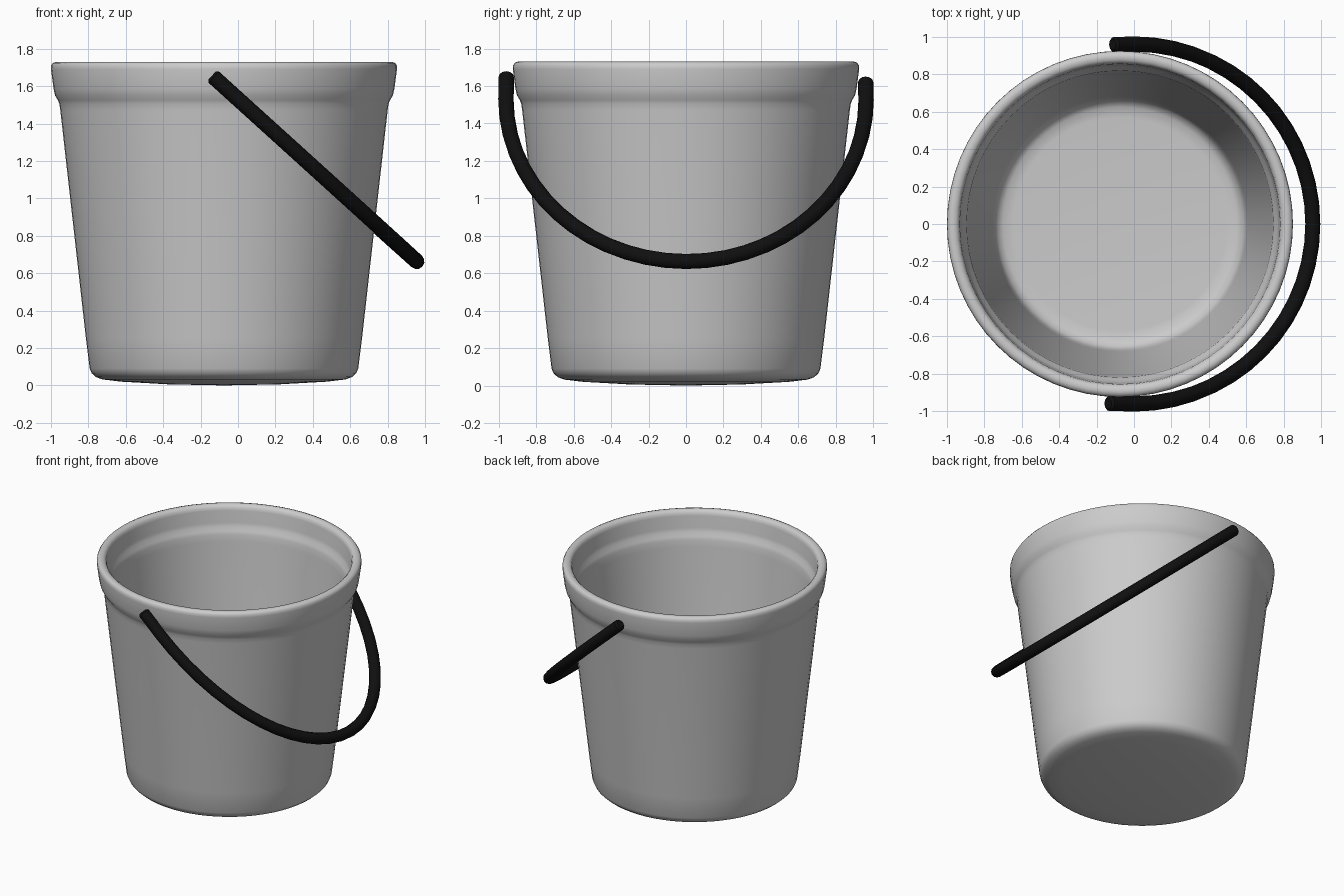
import bpy, bmesh, math
from mathutils import Vector

if "Cube" in bpy.data.objects:
    bpy.data.objects.remove(bpy.data.objects["Cube"])

CX = -0.075  # bucket axis offset in x


def finish(bm, name, angle):
    bmesh.ops.remove_doubles(bm, verts=bm.verts, dist=1e-4)
    bmesh.ops.recalc_face_normals(bm, faces=bm.faces)
    mesh = bpy.data.meshes.new(name)
    bm.to_mesh(mesh)
    bm.free()
    ob = bpy.data.objects.new(name, mesh)
    bpy.context.collection.objects.link(ob)
    bpy.ops.object.select_all(action='DESELECT')
    ob.select_set(True)
    bpy.context.view_layer.objects.active = ob
    bpy.ops.object.shade_smooth_by_angle(angle=math.radians(angle))
    return ob


def lathe(name, profile, steps=64):
    bm = bmesh.new()
    vs = [bm.verts.new((r, 0, z)) for r, z in profile]
    es = [bm.edges.new(p) for p in zip(vs, vs[1:])]
    bmesh.ops.spin(bm, geom=vs + es, cent=(0, 0, 0), axis=(0, 0, 1),
                   angle=math.tau, steps=steps)
    ob = finish(bm, name, 50)
    ob.location.x = CX
    return ob


# bucket shell: domed base, tapered wall, thick rim, inner step, floor
lathe("bucket_body", [
    (0, 0.0), (0.3, 0.006), (0.55, 0.02), (0.65, 0.032), (0.685, 0.045),
    (0.707, 0.065), (0.718, 0.09), (0.738, 0.25), (0.875, 1.47),
    (0.880, 1.505), (0.888, 1.525), (0.903, 1.55), (0.911, 1.585),
    (0.925, 1.69), (0.924, 1.71), (0.915, 1.724), (0.898, 1.73),
    (0.876, 1.727), (0.861, 1.713), (0.856, 1.69), (0.849, 1.60),
    (0.843, 1.57), (0.828, 1.545), (0.82, 1.52), (0.815, 1.47),
    (0.682, 0.21), (0.672, 0.14), (0.656, 0.105), (0.625, 0.085),
    (0.57, 0.08), (0, 0.08)])

# handle path: semicircle seen from above, lying in a sloping plane
def on_plane(x, y):
    return Vector((x, y, 1.528 - 0.905 * x - 0.003 * y))

R, N, SIDES, TUBE = 0.956, 28, 12, 0.041
path = [on_plane(-0.13, -0.96), on_plane(-0.06, -0.96)]
path += [on_plane(R * math.sin(a), -0.962 * math.cos(a))
         for a in (math.pi * i / N for i in range(N + 1))]
path += [on_plane(-0.055, 0.96), on_plane(-0.105, 0.96)]

# handle: round tube swept along the path with slightly rounded ends
normal = Vector((0.905, 0, 1)).normalized()
bm = bmesh.new()


def ring(center, tangent, radius):
    side = tangent.cross(normal).normalized()
    return [bm.verts.new(center + radius * (math.cos(t) * side + math.sin(t) * normal))
            for t in (math.tau * k / SIDES for k in range(SIDES))]


tangents = [(path[min(i + 1, len(path) - 1)] - path[max(i - 1, 0)]).normalized()
            for i in range(len(path))]
t0, t1 = tangents[0], tangents[-1]
rings = [ring(path[0] - t0 * 0.012, t0, TUBE * 0.7)]
rings += [ring(p, t, TUBE) for p, t in zip(path, tangents)]
rings += [ring(path[-1] + t1 * 0.012, t1, TUBE * 0.7)]
for a, b in zip(rings, rings[1:]):
    for k in range(SIDES):
        j = (k + 1) % SIDES
        bm.faces.new((a[k], a[j], b[j], b[k]))
bm.faces.new(rings[0])
bm.faces.new(rings[-1])
handle = finish(bm, "handle", 40)
black = bpy.data.materials.new("black_plastic")
black.diffuse_color = (0.005, 0.005, 0.005, 1)
black.use_nodes = True
black.node_tree.nodes["Principled BSDF"].inputs["Base Color"].default_value = black.diffuse_color
handle.data.materials.append(black)
